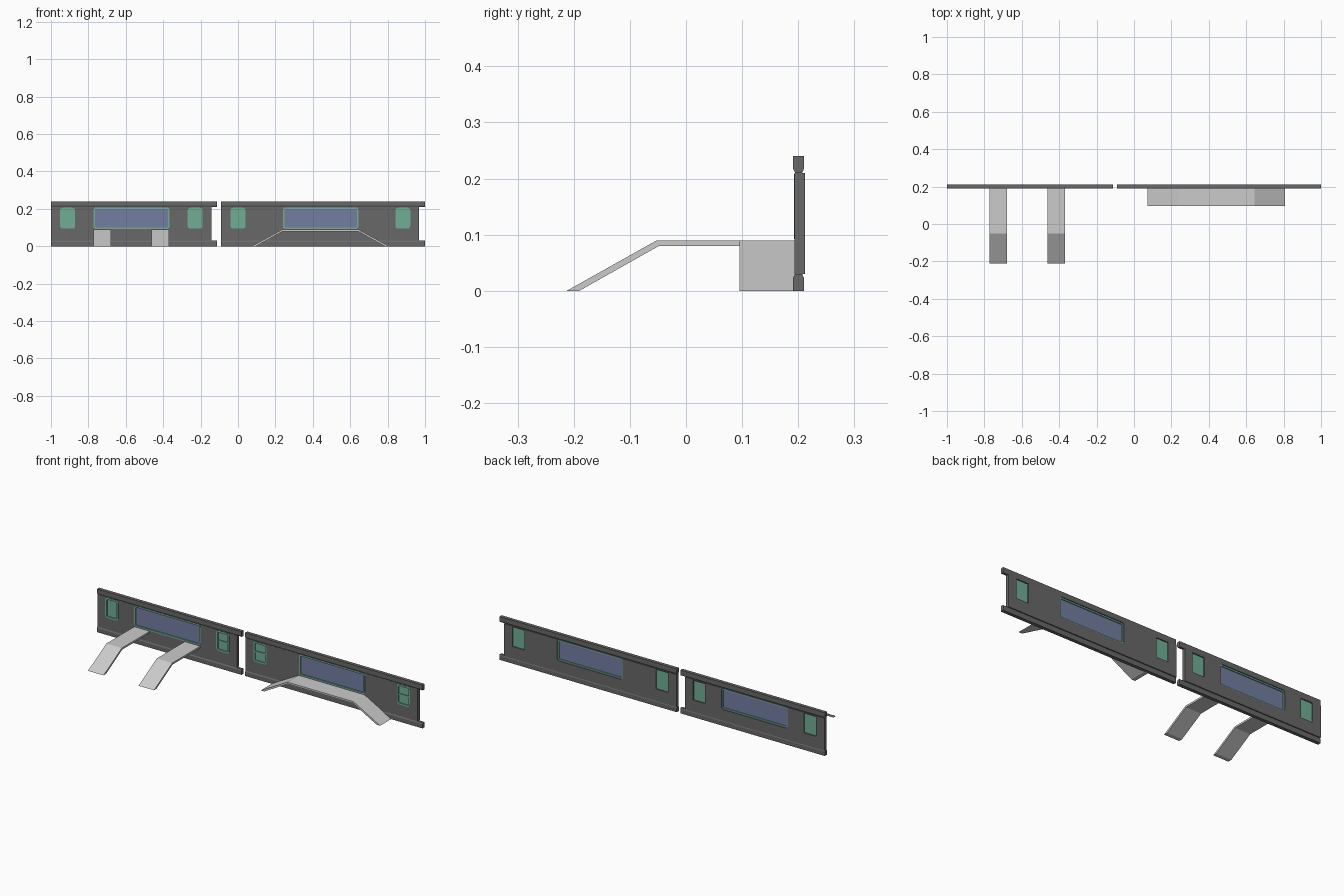
import bpy, bmesh
from math import sin, cos, pi

if "Cube" in bpy.data.objects:
    bpy.data.objects.remove(bpy.data.objects["Cube"])


def mat(name, r, g, b):
    m = bpy.data.materials.new(name)
    m.diffuse_color = (r, g, b, 1)
    m.use_nodes = True
    m.node_tree.nodes["Principled BSDF"].inputs["Base Color"].default_value = m.diffuse_color
    return m


DARK = mat("dark_grey", 0.14, 0.14, 0.14)
GREEN = mat("green", 0.16, 0.42, 0.30)
BLUE = mat("blue_glass", 0.17, 0.21, 0.36)


def finish(bm, name, material=None):
    bmesh.ops.recalc_face_normals(bm, faces=bm.faces)
    me = bpy.data.meshes.new(name)
    bm.to_mesh(me)
    bm.free()
    ob = bpy.data.objects.new(name, me)
    bpy.context.collection.objects.link(ob)
    if material:
        me.materials.append(material)
    return ob


def prism(name, pts, axis, a, b, material=None):
    """Extrude a profile along x (pts = y,z) or along y (pts = x,z)."""
    bm = bmesh.new()
    put = (lambda p, t: (t, p[0], p[1])) if axis == 'x' else (lambda p, t: (p[0], t, p[1]))
    v0 = [bm.verts.new(put(p, a)) for p in pts]
    v1 = [bm.verts.new(put(p, b)) for p in pts]
    bm.faces.new(v0)
    bm.faces.new(v1[::-1])
    n = len(pts)
    for i in range(n):
        j = (i + 1) % n
        bm.faces.new((v0[i], v0[j], v1[j], v1[i]))
    return finish(bm, name, material)


def rounded(x0, x1, z0, z1, r, seg=4):
    pts = []
    corners = ((x1 - r, z1 - r), (x0 + r, z1 - r), (x0 + r, z0 + r), (x1 - r, z0 + r))
    for k, (cx, cz) in enumerate(corners):
        for i in range(seg + 1):
            t = pi / 2 * (k + i / seg)
            pts.append((cx + r * cos(t), cz + r * sin(t)))
    return pts


def rect(x0, x1, z0, z1):
    return [(x0, z0), (x1, z0), (x1, z1), (x0, z1)]


def ring(name, x0, x1, z0, z1, r, w, a, b, material):
    """Rounded frame of width w, from y = a to y = b."""
    outer = rounded(x0, x1, z0, z1, r)
    inner = rounded(x0 + w, x1 - w, z0 + w, z1 - w, max(r - w, 0.004))
    bm = bmesh.new()
    loops = [[bm.verts.new((x, y, z)) for x, z in p]
             for p, y in ((outer, a), (inner, a), (inner, b), (outer, b))]
    n = len(outer)
    for k in range(4):
        p, q = loops[k], loops[(k + 1) % 4]
        for i in range(n):
            j = (i + 1) % n
            bm.faces.new((p[i], p[j], q[j], q[i]))
    return finish(bm, name, material)


def cut(target, cutter):
    m = target.modifiers.new("opening", 'BOOLEAN')
    m.operation = 'DIFFERENCE'
    m.solver = 'EXACT'
    m.object = cutter
    bpy.context.view_layer.objects.active = target
    bpy.ops.object.modifier_apply(modifier=m.name)
    bpy.data.objects.remove(cutter)


F, B = 0.1935, 0.2125      # front and back of the wall panel
RAIL = [(0.191, 0.24), (0.21, 0.24), (0.21, 0.217),
        (0.207, 0.21), (0.1945, 0.21), (0.191, 0.217)]


def wall(side, x0, x1, panel_end, window, hatches):
    # wall panel and its two rails
    panel = prism(side + "_wall_panel", rect(x0, panel_end, 0.03, 0.21), 'y', F, B, DARK)
    prism(side + "_top_rail", RAIL, 'x', x0, x1, DARK)
    prism(side + "_bottom_rail", [(y, 0.24 - z) for y, z in RAIL], 'x', x0, x1, DARK)

    # large window: green frame with recessed glass
    w0, w1 = window
    cut(panel, prism("cutter", rounded(w0, w1, 0.092, 0.2085, 0.015), 'y', 0.18, 0.23))
    ring(side + "_window_frame", w0, w1, 0.092, 0.2085, 0.015, 0.008, F - 0.001, 0.208, GREEN)
    prism(side + "_window_glass", rounded(w0 + 0.006, w1 - 0.006, 0.098, 0.2025, 0.009),
          'y', 0.199, 0.203, BLUE)

    # small green hatches, some split by a cross bar
    for k, (c, split) in enumerate(hatches):
        a, b = c - 0.04, c + 0.04
        nm = f"{side}_hatch_{k + 1}"
        cut(panel, prism("cutter", rounded(a, b, 0.094, 0.206, 0.014), 'y', 0.18, 0.203))
        cut(panel, prism("cutter", rect(a + 0.003, b - 0.003, 0.096, 0.204), 'y', 0.2, 0.23))
        ring(nm + "_frame", a, b, 0.094, 0.206, 0.014, 0.009, F - 0.001, 0.203, GREEN)
        prism(nm + "_leaf", rect(a + 0.003, b - 0.003, 0.096, 0.204), 'y', 0.199, 0.206, GREEN)
        if split:
            prism(nm + "_bar", rect(a + 0.008, b - 0.008, 0.146, 0.154), 'y', F + 0.001, 0.2, GREEN)


wall("left", -1.0, -0.112, -0.143, (-0.773, -0.366), [(-0.911, False), (-0.229, True)])
wall("right", -0.09, 1.0, 0.969, (0.24, 0.644), [(0.0, True), (0.881, True)])

# two forward ramps under the left window
RAMP = [(0.1935, 0.09), (-0.052, 0.09), (-0.2125, 0), (-0.19, 0), (-0.048, 0.08), (0.1935, 0.08)]
for nm, a, b in (("left_ramp", -0.773, -0.678), ("right_ramp", -0.463, -0.368)):
    prism(nm, RAMP, 'x', a, b)

# long walkway with a ramp at each end under the right window
h = [(0.367, 0), (0.203, 0.09)]
under = [(0.201, 0.08), (0.345, 0)]
mid = 0.44
pts = ([(mid - x, z) for x, z in h] + [(mid + x, z) for x, z in h[::-1]]
       + [(mid + x, z) for x, z in under[::-1]] + [(mid - x, z) for x, z in under])
prism("side_walkway", pts, 'y', 0.095, 0.1935)
